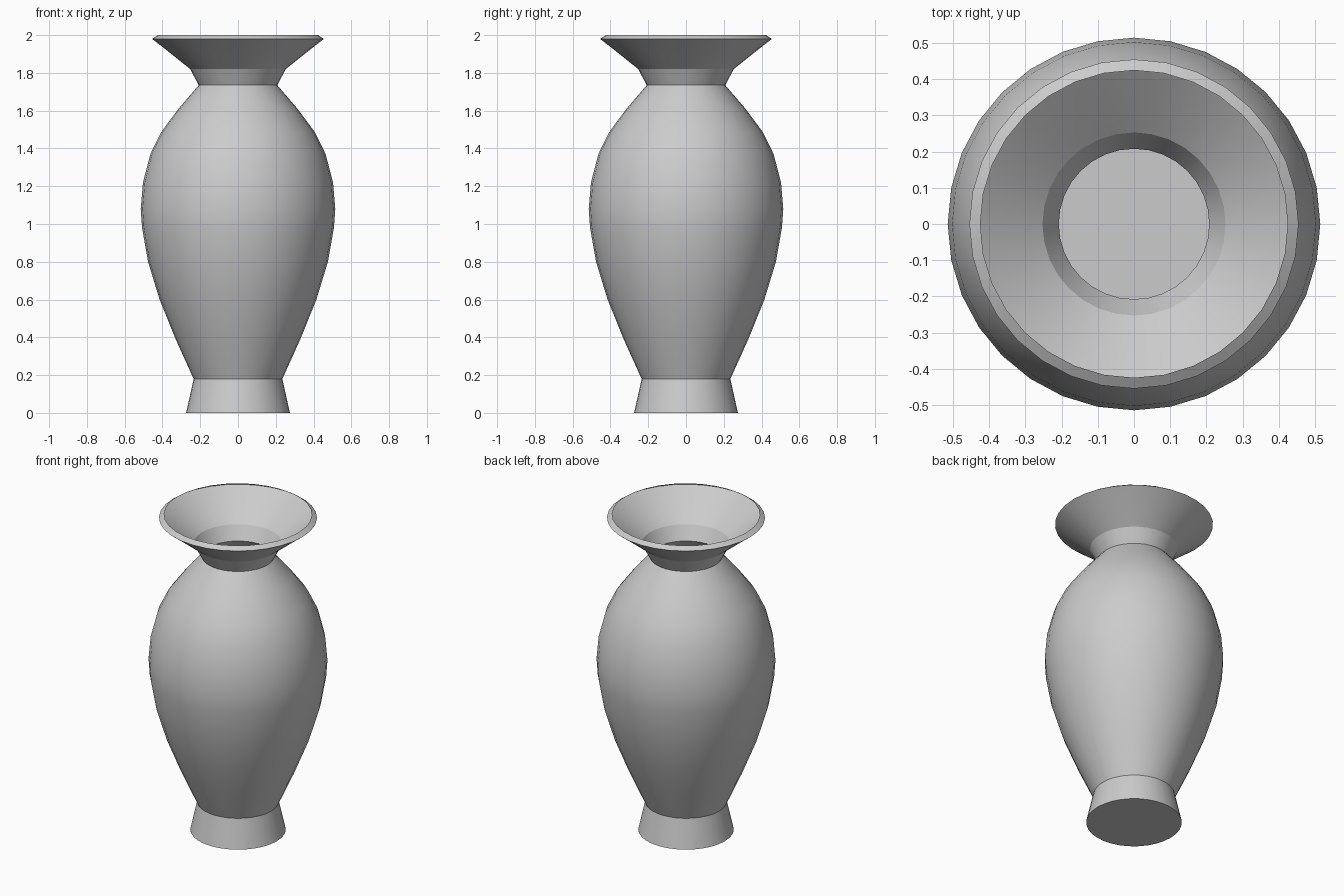
import bpy, bmesh, math

if "Cube" in bpy.data.objects:
    bpy.data.objects.remove(bpy.data.objects["Cube"])

SEGMENTS = 32


def lathe(name, profile, smooth_angle):
    """Revolve a (radius, height) profile around the z axis."""
    bm = bmesh.new()
    verts = [bm.verts.new((r, 0, z)) for r, z in profile]
    edges = [bm.edges.new(pair) for pair in zip(verts, verts[1:])]
    bmesh.ops.spin(bm, geom=verts + edges, cent=(0, 0, 0), axis=(0, 0, 1),
                   angle=math.tau, steps=SEGMENTS, use_duplicate=False)
    bmesh.ops.remove_doubles(bm, verts=bm.verts, dist=1e-4)
    bmesh.ops.recalc_face_normals(bm, faces=bm.faces)
    # Make sure the underside faces down
    bm.faces.ensure_lookup_table()
    base = min(bm.faces, key=lambda f: f.calc_center_median().z)
    if base.normal.z > 0:
        bmesh.ops.reverse_faces(bm, faces=bm.faces)
    mesh = bpy.data.meshes.new(name)
    bm.to_mesh(mesh)
    bm.free()
    obj = bpy.data.objects.new(name, mesh)
    bpy.context.collection.objects.link(obj)
    bpy.context.view_layer.objects.active = obj
    obj.select_set(True)
    bpy.ops.object.shade_smooth_by_angle(angle=math.radians(smooth_angle))
    obj.select_set(False)
    return obj


# Closed bottom and tapered foot
foot = [(0, 0), (0.275, 0), (0.235, 0.18)]
# Egg-shaped belly, up to the narrow throat
belly = [(0.33, 0.39), (0.415, 0.60), (0.476, 0.80), (0.508, 0.98),
         (0.515, 1.08), (0.503, 1.22), (0.464, 1.37), (0.408, 1.485),
         (0.315, 1.61), (0.208, 1.735)]
# Neck, flared mouth and bevelled lip
mouth = [(0.253, 1.82), (0.385, 1.926), (0.455, 1.98), (0.425, 2.0)]

lathe("vase", foot + belly + mouth, 20)
